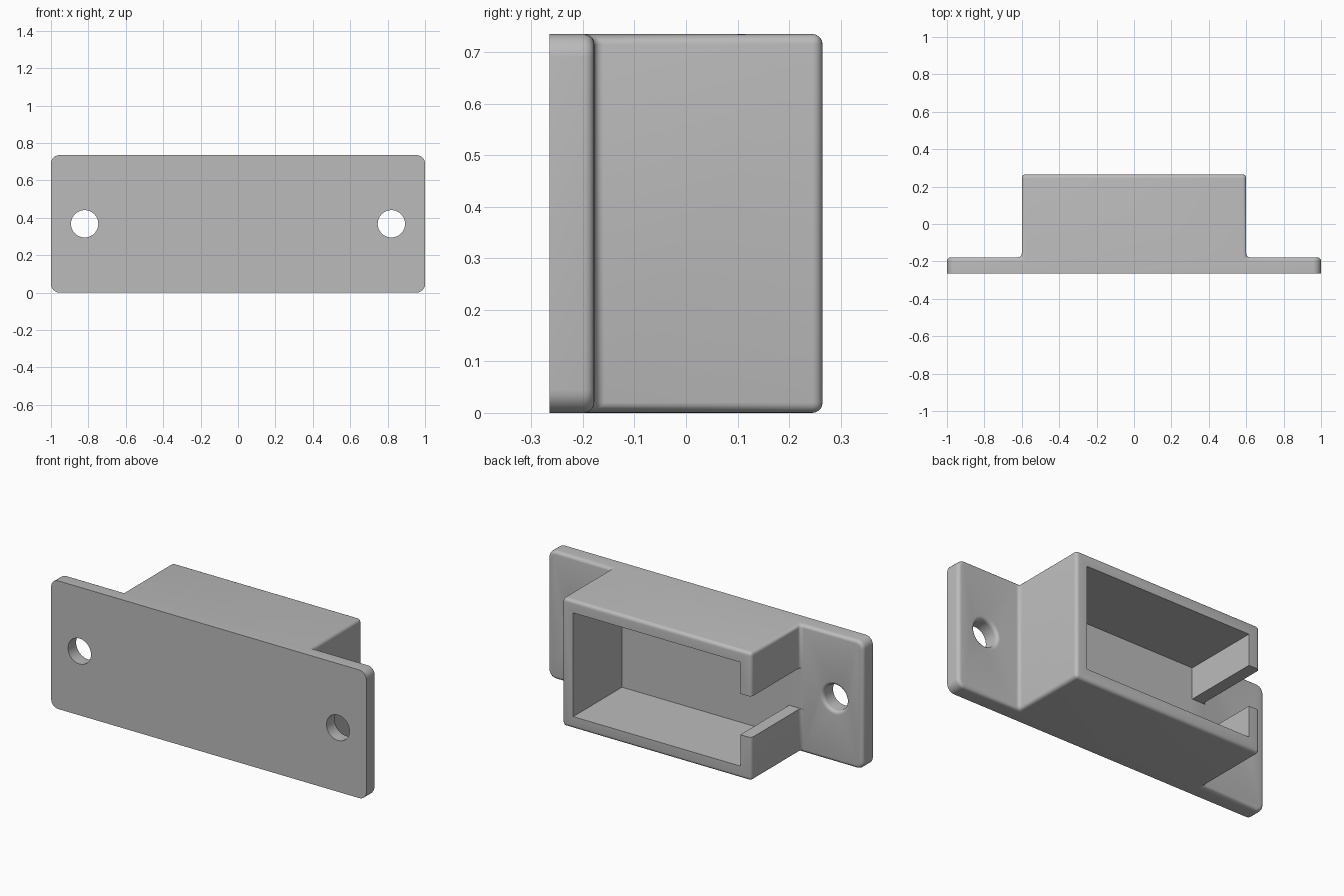
import bpy, bmesh, math

cube = bpy.data.objects.get("Cube")
if cube:
    bpy.data.objects.remove(cube, do_unlink=True)

HEIGHT = 0.735
FRONT, FLANGE, BACK = -0.265, -0.178, 0.265
HALF_BOX = 0.6
WALL = 0.07
ROUND = 0.02
HOLE_X, HOLE_R = 0.82, 0.073

grey = bpy.data.materials.new("plain grey")
grey.use_nodes = True
grey.diffuse_color = (0.5, 0.5, 0.5, 1)
grey.node_tree.nodes["Principled BSDF"].inputs["Base Color"].default_value = (0.5, 0.5, 0.5, 1)


def add_object(name, bm):
    bmesh.ops.recalc_face_normals(bm, faces=bm.faces[:])
    mesh = bpy.data.meshes.new(name)
    bm.to_mesh(mesh)
    bm.free()
    mesh.materials.append(grey)
    obj = bpy.data.objects.new(name, mesh)
    bpy.context.collection.objects.link(obj)
    return obj


def block(name, low, high):
    bm = bmesh.new()
    bmesh.ops.create_cube(bm, size=1)
    for v in bm.verts:
        v.co = [(a + b) / 2 + c * (b - a) for a, b, c in zip(low, high, v.co)]
    return add_object(name, bm)


def hole_cutter(name, x):
    # Straight bore with a rounded flare at the back of the flange
    profile = [(0, FRONT - 0.1), (HOLE_R, FRONT - 0.1)]
    for i in range(7):
        a = math.pi / 2 * i / 6
        profile.append((HOLE_R + ROUND * (1 - math.cos(a)),
                        FLANGE - ROUND + ROUND * math.sin(a)))
    profile += [(HOLE_R + ROUND, FLANGE + 0.05), (0, FLANGE + 0.05)]
    bm = bmesh.new()
    verts = [bm.verts.new((x + r, y, HEIGHT / 2)) for r, y in profile]
    edges = [bm.edges.new(pair) for pair in zip(verts, verts[1:])]
    bmesh.ops.spin(bm, geom=verts + edges, cent=(x, 0, HEIGHT / 2), axis=(0, 1, 0),
                   angle=math.tau, steps=48, use_merge=True)
    bmesh.ops.remove_doubles(bm, verts=bm.verts[:], dist=1e-5)
    return add_object(name, bm)


# Flanged body: T-shaped plan extruded upwards
bm = bmesh.new()
half = [(1, FRONT), (1, FLANGE), (HALF_BOX, FLANGE), (HALF_BOX, BACK)]
plan = half + [(-x, y) for x, y in reversed(half)]
base = bm.faces.new([bm.verts.new((x, y, 0)) for x, y in plan])
top = bmesh.ops.extrude_face_region(bm, geom=[base])
bmesh.ops.translate(bm, vec=(0, 0, HEIGHT),
                    verts=[g for g in top["geom"] if isinstance(g, bmesh.types.BMVert)])
bmesh.ops.recalc_face_normals(bm, faces=bm.faces[:])

# Rounded flange corners
corners = [e for e in bm.edges
           if all(abs(v.co.x) > 0.99 for v in e.verts)
           and abs(e.verts[0].co.y - e.verts[1].co.y) > 0.01]
bmesh.ops.bevel(bm, geom=corners, offset=0.045, offset_type='OFFSET', segments=6,
                profile=0.5, affect='EDGES')

# Rounded edges everywhere except around the flat front
sharp = [e for e in bm.edges
         if all(v.co.y > FRONT + 0.01 for v in e.verts)
         and e.calc_face_angle(0) > math.radians(40)]
bmesh.ops.bevel(bm, geom=sharp, offset=ROUND, offset_type='OFFSET', segments=5,
                profile=0.5, affect='EDGES')
body = add_object("flanged_housing", bm)

# Cavity open to the back, side slot and screw holes
floor = FLANGE + 0.0005
inner = HALF_BOX - WALL
cutters = [
    block("cavity_cutter", (-inner, floor, WALL), (inner, BACK + 0.1, HEIGHT - WALL)),
    block("slot_cutter", (-HALF_BOX - 0.1, floor, 0.25), (0, BACK + 0.1, HEIGHT - 0.25)),
    hole_cutter("left_hole_cutter", HOLE_X),
    hole_cutter("right_hole_cutter", -HOLE_X),
]
for cutter in cutters:
    cutter.hide_render = True
    cutter.hide_set(True)
    cut = body.modifiers.new(cutter.name, 'BOOLEAN')
    cut.operation = 'DIFFERENCE'
    cut.solver = 'EXACT'
    cut.object = cutter

# Apply the cuts, then shade smooth with sharp edges kept
bpy.ops.object.select_all(action='DESELECT')
body.select_set(True)
bpy.context.view_layer.objects.active = body
for name in [m.name for m in body.modifiers]:
    bpy.ops.object.modifier_apply(modifier=name)
for cutter in cutters:
    bpy.data.objects.remove(cutter, do_unlink=True)
bpy.ops.object.shade_smooth_by_angle(angle=math.radians(30))
